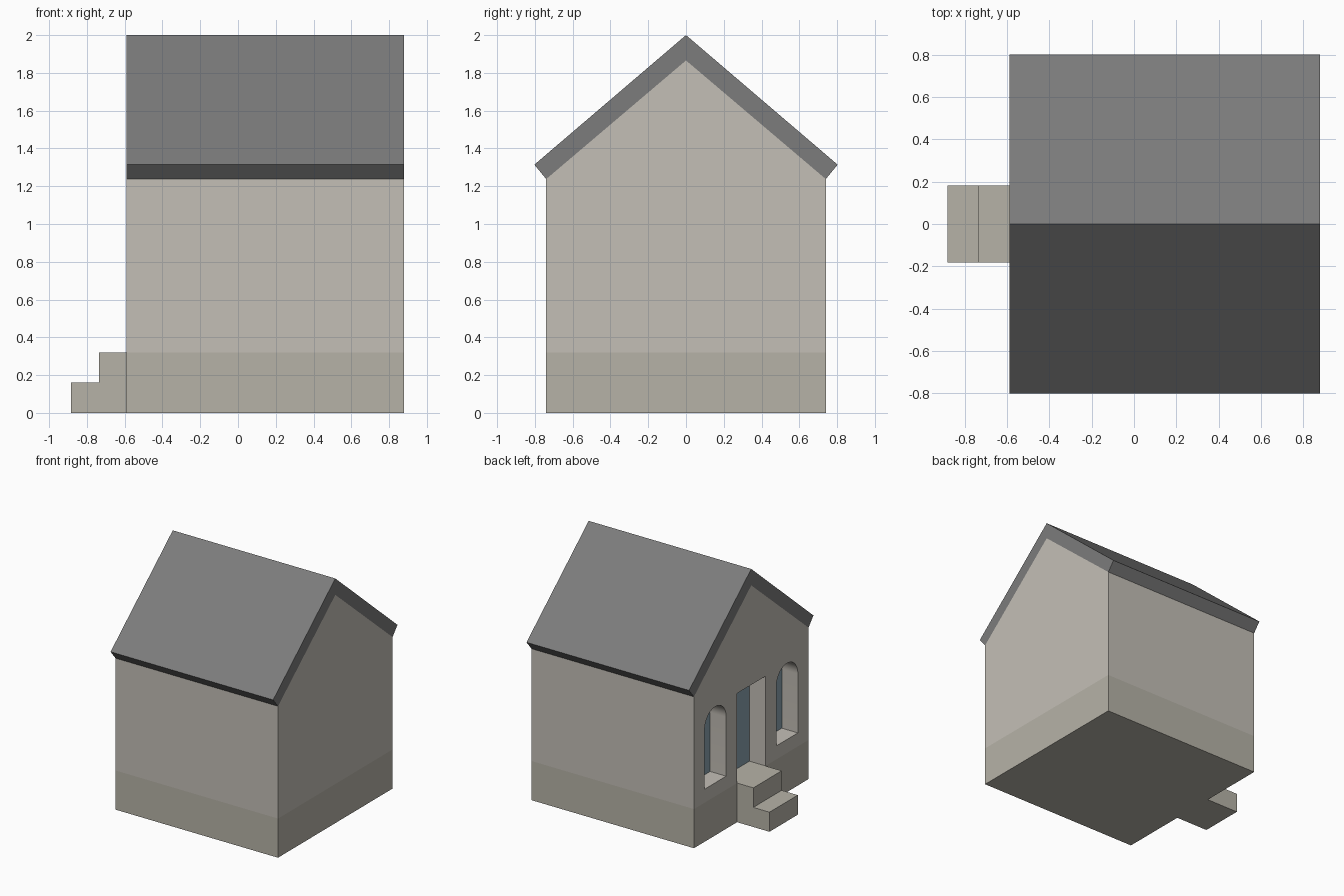
import bpy, bmesh, math

if "Cube" in bpy.data.objects:
    bpy.data.objects.remove(bpy.data.objects["Cube"])

X0, X1 = -0.59, 0.88      # facade and rear wall
HALF = 0.74               # half width of the walls
BASE = 0.32               # top of the plinth
RECESS = 0.145            # depth of door and windows


def material(name, rgb):
    m = bpy.data.materials.new(name)
    m.diffuse_color = (*rgb, 1)
    m.use_nodes = True
    m.node_tree.nodes["Principled BSDF"].inputs["Base Color"].default_value = m.diffuse_color
    return m


WALL = material("wall_plaster", (0.55, 0.52, 0.47))
STONE = material("plinth_stone", (0.47, 0.45, 0.39))
ROOF = material("roof_slate", (0.2, 0.2, 0.2))
GLASS = material("glass", (0.25, 0.36, 0.42))


def prism(name, profile, x0, x1, mat):
    """Extrude a (y, z) profile along x."""
    bm = bmesh.new()
    face = bm.faces.new([bm.verts.new((x0, y, z)) for y, z in profile])
    ext = bmesh.ops.extrude_face_region(bm, geom=[face])
    verts = [v for v in ext["geom"] if isinstance(v, bmesh.types.BMVert)]
    bmesh.ops.translate(bm, verts=verts, vec=(x1 - x0, 0, 0))
    bmesh.ops.recalc_face_normals(bm, faces=bm.faces)
    me = bpy.data.meshes.new(name)
    bm.to_mesh(me)
    bm.free()
    me.materials.append(mat)
    ob = bpy.data.objects.new(name, me)
    bpy.context.collection.objects.link(ob)
    return ob


def rect(half, z0, z1):
    return [(-half, z0), (half, z0), (half, z1), (-half, z1)]


def arch(cy, r, z0, spring, n=24):
    top = [(cy + r * math.cos(math.pi * i / n), spring + r * math.sin(math.pi * i / n))
           for i in range(n + 1)]
    return [(cy - r, z0), (cy + r, z0)] + top


# plinth and gabled walls
prism("plinth", rect(HALF, 0, BASE), X0, X1, STONE)
walls = prism("walls", [(-HALF, BASE), (HALF, BASE), (HALF, 1.238), (0, 1.866), (-HALF, 1.238)],
              X0, X1, WALL)

# chevron roof
prism("roof", [(-HALF, 1.238), (-0.803, 1.314), (0, 2.0), (0.803, 1.314), (HALF, 1.238), (0, 1.866)],
      X0, X1, ROOF)

# recessed door and arched windows: (name, pane profile, cutter profile)
door = rect(0.184, BASE, 1.053)
openings = [("door", door, rect(0.184, BASE - 0.1, 1.053))]
for side, cy in (("left", 0.463), ("right", -0.463)):
    p = arch(cy, 0.139, 0.43, 0.914)
    openings.append(("window_" + side, p, p))

for name, pane, hole in openings:
    cutter = prism(name + "_cutter", hole, X0 - 0.1, X0 + RECESS + 0.01, WALL)
    cutter.hide_render = True
    cutter.hide_set(True)
    mod = walls.modifiers.new(name, "BOOLEAN")
    mod.operation, mod.solver, mod.object = "DIFFERENCE", "EXACT", cutter
    prism(name + "_pane", pane, X0 + RECESS, X0 + RECESS + 0.01, GLASS)

# apply the cuts, then remove the cutters
bpy.context.view_layer.update()
cut = bpy.data.meshes.new_from_object(walls.evaluated_get(bpy.context.evaluated_depsgraph_get()))
walls.modifiers.clear()
walls.data = cut
for ob in [o for o in bpy.data.objects if o.name.endswith("_cutter")]:
    bpy.data.objects.remove(ob)

# smooth arch soffits, sharp corners
bpy.context.view_layer.objects.active = walls
walls.select_set(True)
bpy.ops.object.shade_smooth_by_angle(angle=math.radians(30))

# entrance steps
prism("lower_step", rect(0.183, 0, 0.16), -0.883, -0.737, STONE)
prism("upper_step", rect(0.183, 0, BASE), -0.737, X0, STONE)
